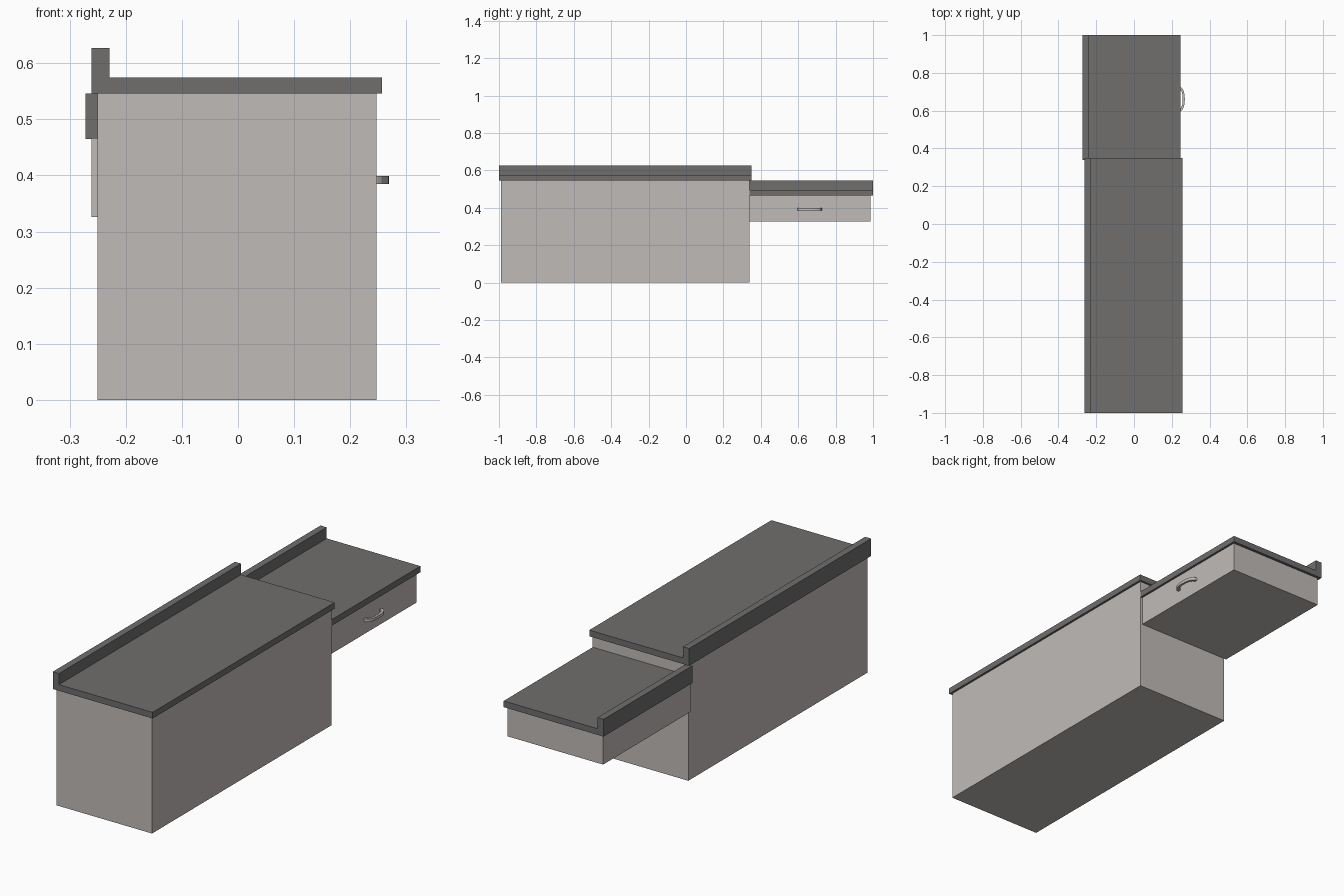
import bpy, bmesh, math

if "Cube" in bpy.data.objects:
    bpy.data.objects.remove(bpy.data.objects["Cube"])


def material(name, rgb):
    m = bpy.data.materials.new(name)
    m.diffuse_color = (*rgb, 1)
    m.use_nodes = True
    m.node_tree.nodes["Principled BSDF"].inputs["Base Color"].default_value = m.diffuse_color
    return m


CABINET = material("warm grey cabinet", (0.53, 0.50, 0.48))
COUNTER = material("dark grey worktop", (0.16, 0.158, 0.155))


def prism(name, outline, axis, lo, hi, mat):
    """Extrude a 2D outline: axis 'y' takes (x, z) points, axis 'z' takes (x, y)."""
    def put(p, t):
        return (p[0], t, p[1]) if axis == 'y' else (p[0], p[1], t)
    bm = bmesh.new()
    a = [bm.verts.new(put(p, lo)) for p in outline]
    b = [bm.verts.new(put(p, hi)) for p in outline]
    bm.faces.new(a)
    bm.faces.new(b)
    n = len(outline)
    for i in range(n):
        j = (i + 1) % n
        bm.faces.new((a[i], a[j], b[j], b[i]))
    bmesh.ops.recalc_face_normals(bm, faces=bm.faces)
    me = bpy.data.meshes.new(name)
    bm.to_mesh(me)
    bm.free()
    me.materials.append(mat)
    ob = bpy.data.objects.new(name, me)
    bpy.context.collection.objects.link(ob)
    return ob


def box_outline(x0, x1, z0, z1):
    return [(x0, z0), (x1, z0), (x1, z1), (x0, z1)]


def worktop_outline(x, z):
    # slab with a raised lip along the left edge
    return [(x, z), (x + 0.518, z), (x + 0.518, z + 0.029),
            (x + 0.032, z + 0.029), (x + 0.032, z + 0.081), (x, z + 0.081)]


# Tall cabinet and its worktop
prism("main_cabinet", box_outline(-0.25, 0.247, 0, 0.546), 'y', -0.99, 0.34, CABINET)
prism("main_worktop", worktop_outline(-0.261, 0.546), 'y', -1.0, 0.35, COUNTER)

# Hanging drawer unit and its lower worktop
prism("drawer_unit", box_outline(-0.261, 0.236, 0.326, 0.465), 'y', 0.34, 0.987, CABINET)
prism("drawer_worktop", worktop_outline(-0.272, 0.465), 'y', 0.34, 1.0, COUNTER)

# Bowed drawer handle
STEPS = 12


def bow(half, x0, depth):
    return [(x0 + depth * math.sin(math.pi * i / STEPS) ** 0.7,
             0.661 - half * math.cos(math.pi * i / STEPS)) for i in range(STEPS + 1)]


outer = bow(0.065, 0.235, 0.034)
inner = bow(0.052, 0.235, 0.023)
prism("drawer_handle", outer + inner[::-1], 'z', 0.385, 0.399, CABINET)
